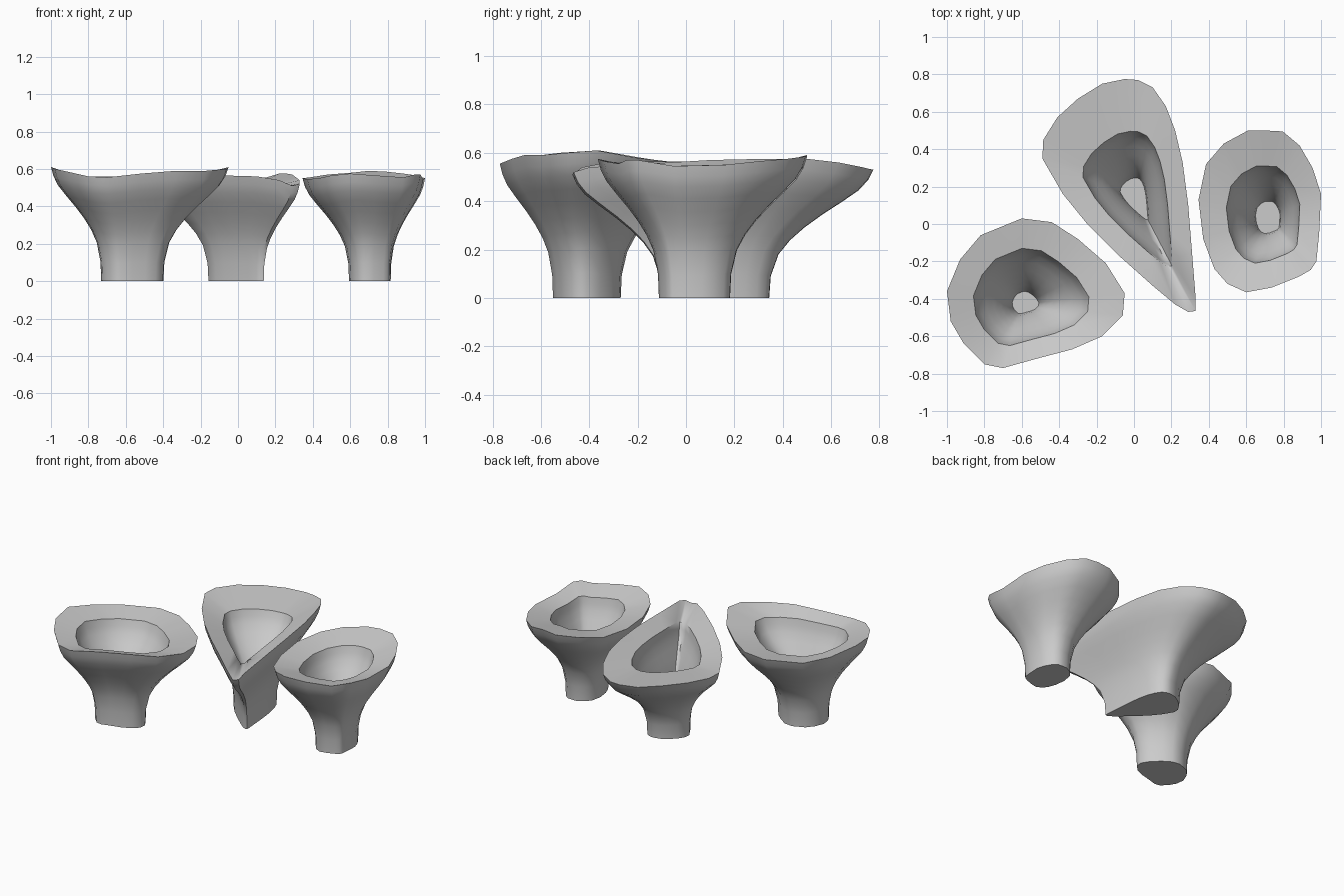
import bpy
import bmesh
import math
from mathutils import Vector

cube = bpy.data.objects.get("Cube")
if cube:
    bpy.data.objects.remove(cube, do_unlink=True)

# One plain material for all cups
grey = bpy.data.materials.new("plain_grey")
grey.use_nodes = True
shade = (0.6, 0.6, 0.6, 1.0)
grey.diffuse_color = shade
grey.node_tree.nodes["Principled BSDF"].inputs["Base Color"].default_value = shade

# Flaring stem: (share of rim height, blend from foot outline to rim outline)
STEM = [(0, 0), (.17, .015), (.34, .09), (.45, .2), (.55, .34), (.65, .51),
        (.75, .7), (.84, .86), (.92, .95), (1, 1)]
# Hollow: (share of depth, blend from opening outline to floor outline)
BOWL = [(0, 0), (.1, .06), (.2, .15), (.32, .32), (.45, .52), (.58, .7),
        (.72, .85), (.86, .95), (1, 1)]
FLOOR_HEIGHT = 0.13
RIM_DROP = 0.035


def outline_centre(outline):
    """Middle of the outline's bounding box."""
    xs = [p[0] for p in outline]
    ys = [p[1] for p in outline]
    return Vector(((min(xs) + max(xs)) / 2, (min(ys) + max(ys)) / 2, 0))


def scaled_loop(outline, scale, centre):
    """Flat copy of the rim outline, scaled and moved to a new centre."""
    middle = outline_centre(outline)
    place = Vector((centre[0], centre[1], 0))
    return [place + (Vector((p[0], p[1], 0)) - middle) * scale for p in outline]


def make_cup(name, outline, foot, opening, floor):
    """Loft foot, flaring wall, sloping rim and hollow bowl as one closed skin."""
    rim = [Vector(p) for p in outline]
    mean = sum(p.z for p in rim) / len(rim)
    foot_loop = scaled_loop(outline, *foot)
    open_loop = scaled_loop(outline, *opening)
    floor_loop = scaled_loop(outline, *floor)
    for p, edge in zip(open_loop, rim):
        p.z = (edge.z + mean) / 2 - RIM_DROP
    for p in floor_loop:
        p.z = FLOOR_HEIGHT

    loops = []
    for height, blend in STEM:
        loop = [a.lerp(b, blend) for a, b in zip(foot_loop, rim)]
        for p, edge in zip(loop, rim):
            p.z = edge.z * height
        loops.append(loop)
    for depth, blend in BOWL:
        loop = [a.lerp(b, blend) for a, b in zip(open_loop, floor_loop)]
        for p, edge in zip(loop, open_loop):
            p.z = edge.z + (FLOOR_HEIGHT - edge.z) * depth
        loops.append(loop)

    bm = bmesh.new()
    rings = [[bm.verts.new(p) for p in loop] for loop in loops]
    count = len(outline)
    for low, high in zip(rings, rings[1:]):
        for i in range(count):
            j = (i + 1) % count
            bm.faces.new((low[i], low[j], high[j], high[i]))
    bm.faces.new(rings[0])
    bm.faces.new(rings[-1])
    bmesh.ops.recalc_face_normals(bm, faces=bm.faces)
    mesh = bpy.data.meshes.new(name)
    bm.to_mesh(mesh)
    bm.free()
    mesh.materials.append(grey)

    cup = bpy.data.objects.new(name, mesh)
    bpy.context.collection.objects.link(cup)
    bpy.ops.object.select_all(action='DESELECT')
    cup.select_set(True)
    bpy.context.view_layer.objects.active = cup
    bpy.ops.object.shade_smooth_by_angle(angle=math.radians(48))


# Rounded cup with one blunt corner
round_rim = [
    (-.6, .03, .56), (-.44, .01, .56), (-.3, -.08, .565), (-.15, -.21, .58),
    (-.05, -.37, .61), (-.06, -.49, .6), (-.17, -.6, .59), (-.33, -.67, .59),
    (-.52, -.72, .575), (-.7, -.77, .555), (-.8, -.75, .56), (-.91, -.64, .585),
    (-.98, -.52, .6), (-1, -.36, .61), (-.93, -.19, .58), (-.82, -.06, .56),
]
make_cup("round_cup", round_rim,
         foot=(.35, (-.565, -.41)), opening=(.65, (-.55, -.39)), floor=(.15, (-.58, -.42)))

# Large teardrop cup with a pinched tip
teardrop_rim = [
    (-.05, .775, .53), (.02, .77, .53), (.1, .73, .54), (.17, .63, .56),
    (.22, .5, .575), (.26, .33, .575), (.29, .1, .57), (.31, -.15, .555),
    (.33, -.4, .54), (.33, -.465, .52), (.29, -.47, .51), (.22, -.43, .54),
    (.1, -.33, .56), (-.08, -.17, .565), (-.25, 0, .565), (-.38, .16, .565),
    (-.49, .35, .565), (-.485, .45, .565), (-.41, .57, .56), (-.3, .67, .55),
    (-.17, .75, .535),
]
make_cup("teardrop_cup", teardrop_rim,
         foot=(.36, (-.01, .12)), opening=(.58, (-.035, .135)), floor=(.18, (0, .135)))

# Oval cup with a raised front, back and corner
oval_rim = [
    (.7, .5, .59), (.61, .5, .58), (.48, .43, .57), (.385, .32, .555),
    (.345, .13, .55), (.37, -.08, .545), (.43, -.24, .55), (.5, -.32, .565),
    (.6, -.365, .575), (.735, -.34, .565), (.885, -.28, .555), (.945, -.245, .57),
    (.975, -.2, .57), (.99, -.05, .545), (1, .16, .55), (.955, .3, .565),
    (.885, .42, .575), (.795, .495, .585),
]
make_cup("oval_cup", oval_rim,
         foot=(.34, (.705, .035)), opening=(.6, (.69, .05)), floor=(.2, (.715, .035)))
